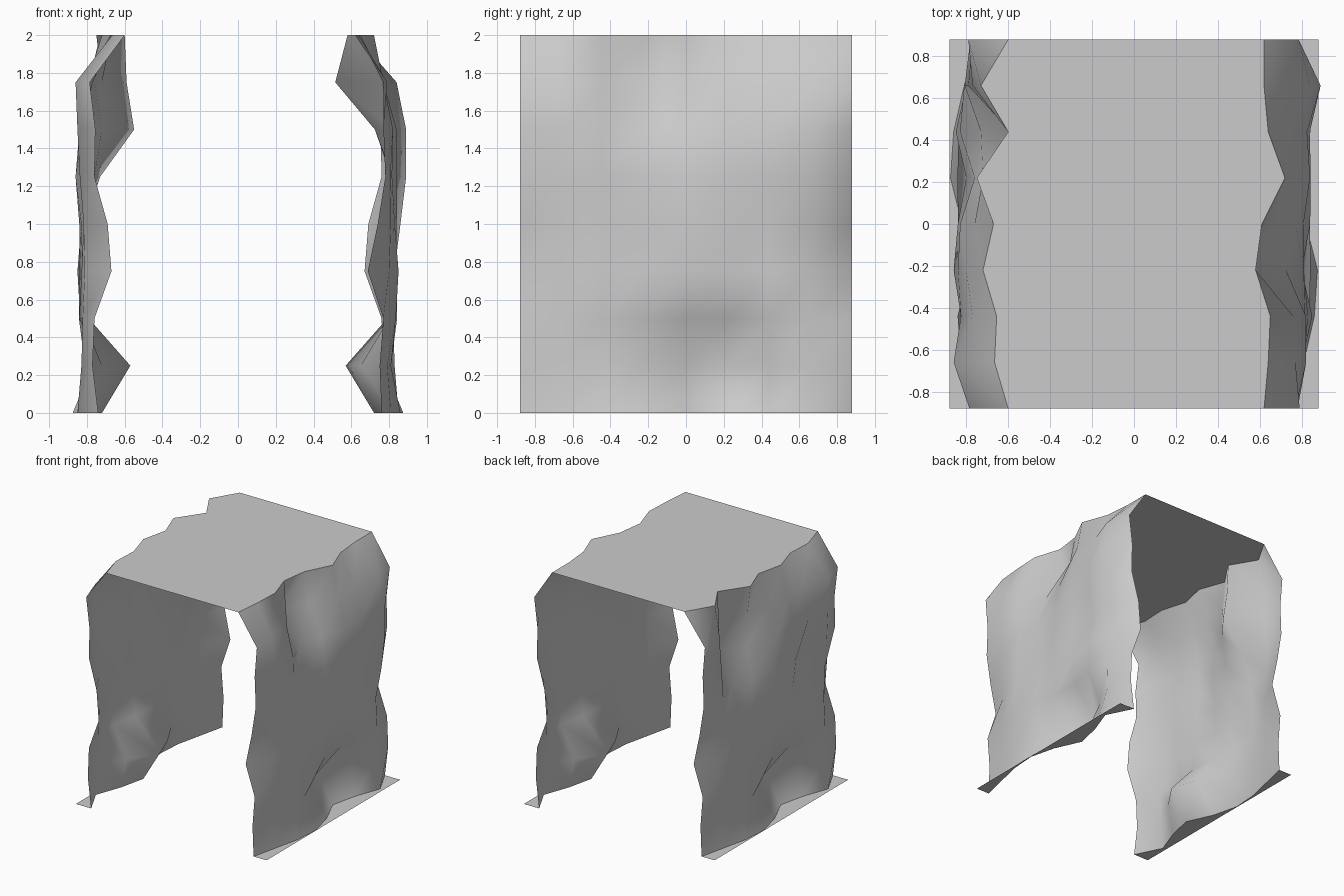
import bpy, bmesh, random

if "Cube" in bpy.data.objects:
    bpy.data.objects.remove(bpy.data.objects["Cube"])

N = 8            # grid cells along each side of a rock wall
HALF = 0.88      # half depth, also the outer edge of the ground strips
random.seed(4)
ys = [-HALF + 2 * HALF * i / N for i in range(N + 1)]

# Distances from the centre plane, measured front to back on the right wall
# (the left wall is the right one turned half way round, with a different upper part)
bottom = [.76, .81, .86, .875, .82, .72, .77, .85, .74]
top_right = [.62, .64, .65, .58, .61, .72, .64, .62, .62]
top_left = [.60, .73, .60, .75, .67, .72, .655, .665, .60]
near_edge = [.76, .75, .77, .687, .74, .78, .77, .79, .61]    # bottom to top
far_edge = [.74, .77, .76, .67, .69, .76, .755, .785, .61]

# Shared rough interior, then local hollows and bulges at (column, row)
rough = {(i, k): .825 + random.uniform(-.02, .02) for i in range(1, N) for k in range(1, N)}
low = {(5, 1): .57, (4, 1): .65, (3, 1): .77, (4, 2): .80, (5, 2): .79, (6, 1): .72,
       (1, 1): .79, (2, 1): .81, (1, 2): .80, (1, 3): .80, (1, 4): .81, (2, 3): .85,
       (2, 4): .83, (3, 3): .80, (3, 4): .77, (5, 4): .83, (6, 4): .79}
right_bumps = {**low, (3, 7): .515, (2, 7): .76, (4, 7): .66, (2, 6): .82, (3, 6): .725,
               (4, 6): .77, (5, 7): .77, (6, 7): .76, (7, 7): .84, (7, 6): .89,
               (7, 5): .89, (7, 4): .86, (1, 7): .77, (3, 5): .81}
left_bumps = {**low, (2, 6): .55, (2, 7): .59, (1, 7): .77, (1, 6): .79, (2, 5): .73,
              (3, 5): .76, (3, 7): .72, (3, 6): .72, (4, 7): .76, (5, 7): .80,
              (6, 7): .77, (7, 7): .86, (6, 5): .765, (5, 5): .86, (7, 6): .85}


def new_object(name, bm, smooth=False):
    mesh = bpy.data.meshes.new(name)
    for f in bm.faces:
        f.smooth = smooth
    bm.to_mesh(mesh)
    bm.free()
    ob = bpy.data.objects.new(name, mesh)
    bpy.context.collection.objects.link(ob)
    return ob


def depth(i, k, top, bumps):
    if k == 0:
        return bottom[i]
    if k == N:
        return top[i]
    if i == 0:
        return near_edge[k]
    if i == N:
        return far_edge[k]
    return bumps.get((i, k), rough[i, k])


def rock_wall(name, side, top, bumps):
    bm = bmesh.new()
    v = [[bm.verts.new((side * depth(i, k, top, bumps), side * ys[i], 2 * k / N))
          for k in range(N + 1)] for i in range(N + 1)]
    for i in range(N):
        for k in range(N):
            bm.faces.new((v[i][k], v[i + 1][k], v[i + 1][k + 1], v[i][k + 1]))
    return new_object(name, bm, True)


def strip(name, inner, outer, z):
    # flat band between two jagged or straight lines running front to back
    bm = bmesh.new()
    a = [bm.verts.new((x, y, z)) for x, y in zip(inner, ys)]
    b = [bm.verts.new((x, y, z)) for x, y in zip(outer, ys)]
    for i in range(N):
        f = bm.faces.new((a[i], b[i], b[i + 1], a[i + 1]))
        f.normal_update()
        if f.normal.z < 0:
            f.normal_flip()
    return new_object(name, bm)


# Rock walls
rock_wall("right_rock_wall", 1, top_right, right_bumps)
rock_wall("left_rock_wall", -1, top_left, left_bumps)

# Flat roof between the wall tops
strip("roof", [-x for x in reversed(top_left)], top_right, 2)

# Ground strips outside the wall feet
strip("right_ground", bottom, [HALF] * (N + 1), 0)
strip("left_ground", [-HALF] * (N + 1), [-x for x in reversed(bottom)], 0)
